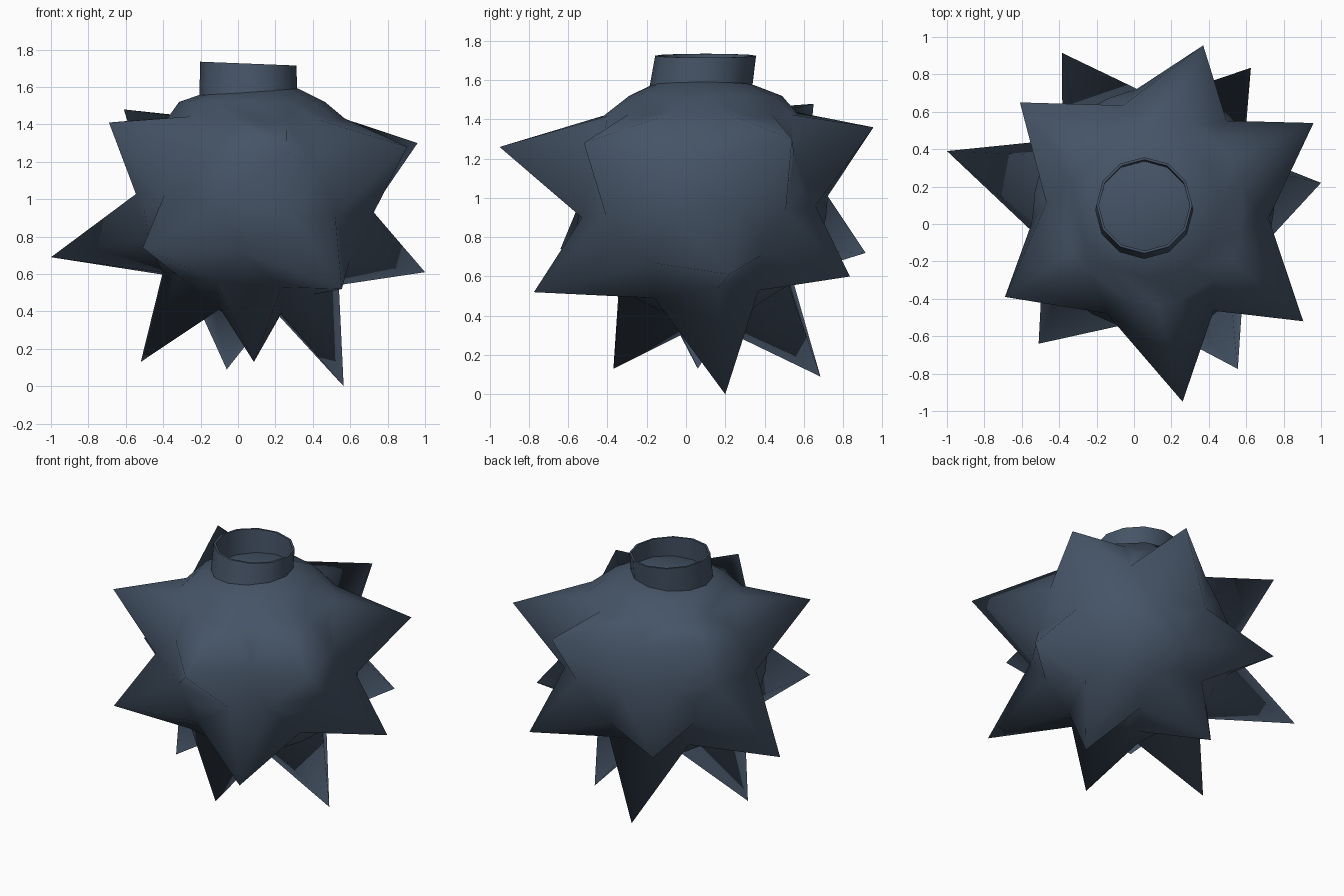
import bpy, bmesh, math
from mathutils import Vector

if "Cube" in bpy.data.objects:
    bpy.data.objects.remove(bpy.data.objects["Cube"])

CENTRE = Vector((0.10, 0.078, 0.93))
SIDES = 12

slate = bpy.data.materials.new("slate_blue")
slate.diffuse_color = (0.06, 0.088, 0.133, 1)
slate.use_nodes = True
slate.node_tree.nodes["Principled BSDF"].inputs["Base Color"].default_value = slate.diffuse_color

# spike tips: upper ring, middle ring, feet
TIPS = [
    (0.37, 0.955, 1.36), (0.96, 0.54, 1.30), (0.905, -0.52, 1.28),
    (0.26, -0.95, 1.26), (-0.69, -0.39, 1.41), (-0.61, 0.65, 1.48),
    (-0.385, 0.915, 0.72), (0.625, 0.835, 0.60), (1.00, 0.22, 0.61),
    (0.555, -0.775, 0.52), (-0.51, -0.64, 0.74), (-1.00, 0.39, 0.69),
    (0.565, 0.20, 0.00), (-0.06, 0.685, 0.09), (0.085, -0.37, 0.13),
    (-0.52, 0.06, 0.13),
]
RIDGE_FEET = (13, 14)   # back and front feet share a ridge under the body


def ring(cx, cy, z, r, tilt=0.0):
    pts = []
    for i in range(SIDES):
        a = math.tau * i / SIDES
        pts.append(Vector((cx + r * math.cos(a), cy + r * math.sin(a),
                           z + tilt * r * math.cos(a))))
    return pts


def bridge(a, b):
    """Quads between the rings starting at vertex a and vertex b."""
    return [(a + i, a + (i + 1) % SIDES, b + (i + 1) % SIDES, b + i)
            for i in range(SIDES)]


def add_object(name, verts, faces):
    mesh = bpy.data.meshes.new(name)
    mesh.from_pydata([tuple(v) for v in verts], [], faces)
    bm = bmesh.new()
    bm.from_mesh(mesh)
    bmesh.ops.recalc_face_normals(bm, faces=bm.faces)
    bm.to_mesh(mesh)
    bm.free()
    mesh.materials.append(slate)
    mesh.shade_smooth()
    obj = bpy.data.objects.new(name, mesh)
    bpy.context.collection.objects.link(obj)
    return obj


def on_body(d):
    """Point on the round body, a little wider at the shoulders."""
    d = d.normalized()
    return CENTRE + d * (0.645 + 0.08 * d.z)


# neighbouring spikes found from the hull of their directions
verts = [Vector(t) for t in TIPS] + ring(0.075, 0.10, 1.52, 0.39)
n_tips = len(TIPS)
dirs = [(v - CENTRE).normalized() for v in verts]
bm = bmesh.new()
for i, d in enumerate(dirs):
    bm.verts.new(d * (1.05 if i in RIDGE_FEET else 1.0))
bm.verts.ensure_lookup_table()
bm.verts.index_update()
bmesh.ops.convex_hull(bm, input=bm.verts)
bmesh.ops.triangulate(bm, faces=bm.faces)
hull = [[v.index for v in f.verts] for f in bm.faces]
bm.free()

# body: valleys lie halfway between neighbours, nearer the shoulder at the top
faces, valleys = [], {}


def valley(a, b):
    key = (min(a, b), max(a, b))
    if key not in valleys:
        lift = 1.7 if key[1] >= n_tips else 1.0
        verts.append(on_body(dirs[key[0]] + dirs[key[1]] * lift))
        valleys[key] = len(verts) - 1
    return valleys[key]


for tri in hull:
    on_ring = [i >= n_tips for i in tri]
    if sum(on_ring) == 3:
        continue
    if sum(on_ring) == 2:
        k = on_ring.index(False)
        t, a, b = tri[k], tri[(k + 1) % 3], tri[(k + 2) % 3]
        ta, tb = valley(t, a), valley(t, b)
        faces += [(t, ta, tb), (ta, a, b), (ta, b, tb)]
        continue
    a, b, c = tri
    ab, bc, ca = valley(a, b), valley(b, c), valley(c, a)
    verts.append(on_body(dirs[a] + dirs[b] + dirs[c]))
    m = len(verts) - 1
    faces += [(a, ab, ca), (b, bc, ab), (c, ca, bc),
              (ab, bc, m), (bc, ca, m), (ca, ab, m)]

# domed shoulder, closed by the floor inside the neck
base = len(verts)
verts += ring(0.06, 0.085, 1.575, 0.262, 0.06)
faces += bridge(n_tips, base)
verts.append(Vector((0.06, 0.09, 1.60)))
faces += [(base + i, base + (i + 1) % SIDES, base + SIDES) for i in range(SIDES)]
add_object("spiky_body", verts, faces)

# neck: open, slightly leaning tube with a thin wall
neck = (ring(0.055, 0.075, 1.56, 0.262, 0.06) + ring(0.055, 0.10, 1.725, 0.257, -0.04)
        + ring(0.055, 0.10, 1.725, 0.243, -0.04) + ring(0.055, 0.09, 1.57, 0.245, 0.06))
tube = bridge(0, 12) + bridge(12, 24) + bridge(24, 36)
obj = add_object("neck", neck, tube)
bpy.context.view_layer.objects.active = obj
obj.select_set(True)
bpy.ops.object.shade_smooth_by_angle(angle=math.radians(50))
